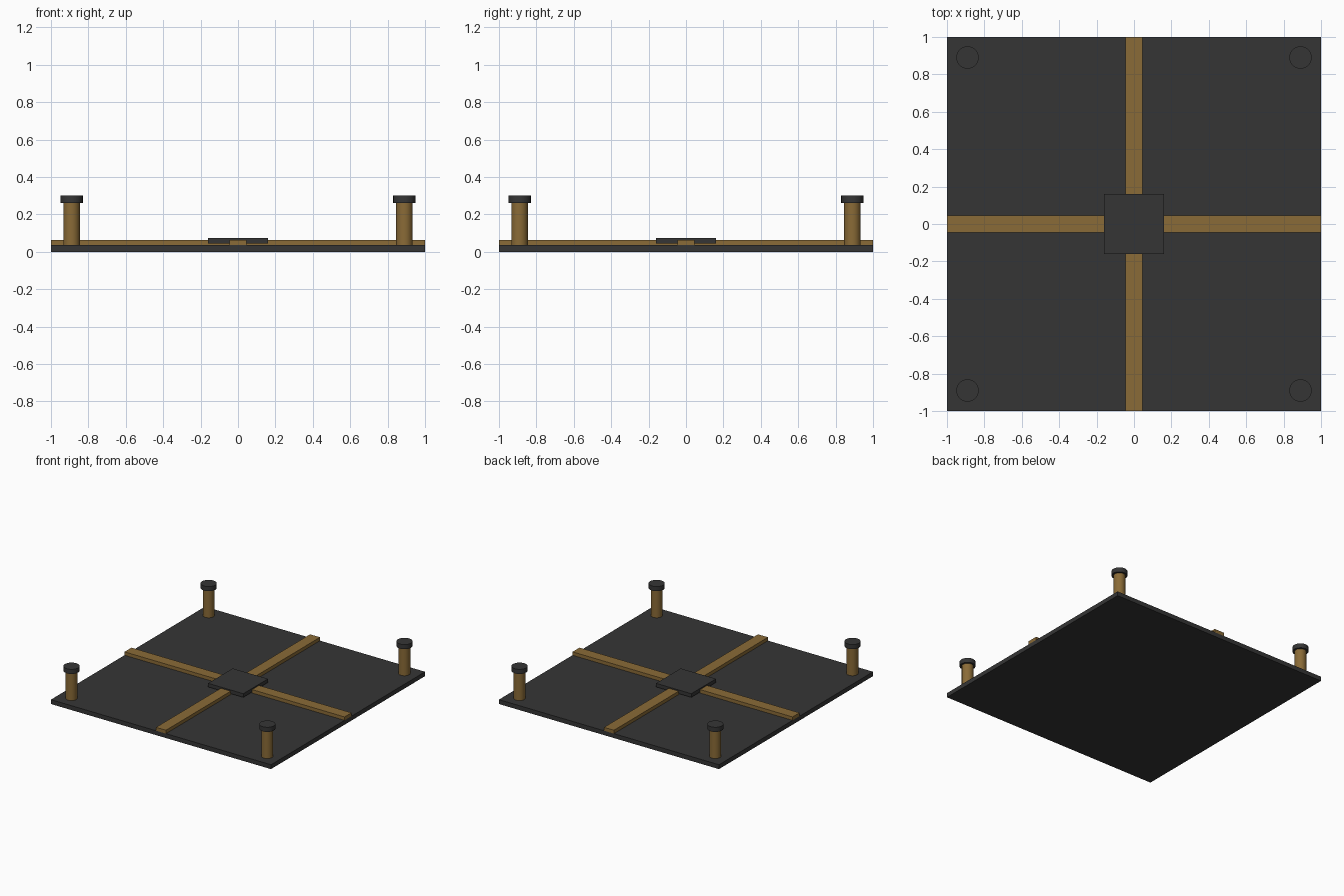
import bpy

if "Cube" in bpy.data.objects:
    bpy.data.objects.remove(bpy.data.objects["Cube"])


def material(name, color):
    m = bpy.data.materials.new(name)
    m.diffuse_color = (*color, 1)
    m.use_nodes = True
    m.node_tree.nodes["Principled BSDF"].inputs["Base Color"].default_value = m.diffuse_color
    return m


DARK = material("charcoal", (0.036, 0.036, 0.036))
BROWN = material("bronze brown", (0.255, 0.147, 0.038))


def box(name, half_x, half_y, z0, z1, mat):
    bpy.ops.mesh.primitive_cube_add(size=2, location=(0, 0, (z0 + z1) / 2))
    ob = bpy.context.object
    ob.name = name
    ob.scale = (half_x, half_y, (z1 - z0) / 2)
    bpy.ops.object.transform_apply(location=False, rotation=False, scale=True)
    ob.data.materials.append(mat)


def cylinder(name, x, y, r, z0, z1, mat):
    bpy.ops.mesh.primitive_cylinder_add(vertices=24, radius=r, depth=z1 - z0,
                                        location=(x, y, (z0 + z1) / 2))
    ob = bpy.context.object
    ob.name = name
    ob.data.materials.append(mat)
    bpy.ops.object.shade_smooth_by_angle()


# Base slab
box("base_slab", 1, 1, 0, 0.036, DARK)

# Crossing strips and the centre plate over them
box("strip_along_x", 1, 0.045, 0.036, 0.064, BROWN)
box("strip_along_y", 0.045, 1, 0.036, 0.064, BROWN)
box("centre_plate", 0.16, 0.16, 0.044, 0.074, DARK)

# Capped corner posts
for sx, side in ((-1, "left"), (1, "right")):
    for sy, end in ((-1, "front"), (1, "back")):
        x, y = 0.89 * sx, 0.89 * sy
        cylinder(f"{end}_{side}_post", x, y, 0.044, 0.036, 0.262, BROWN)
        cylinder(f"{end}_{side}_cap", x, y, 0.06, 0.262, 0.3, DARK)
